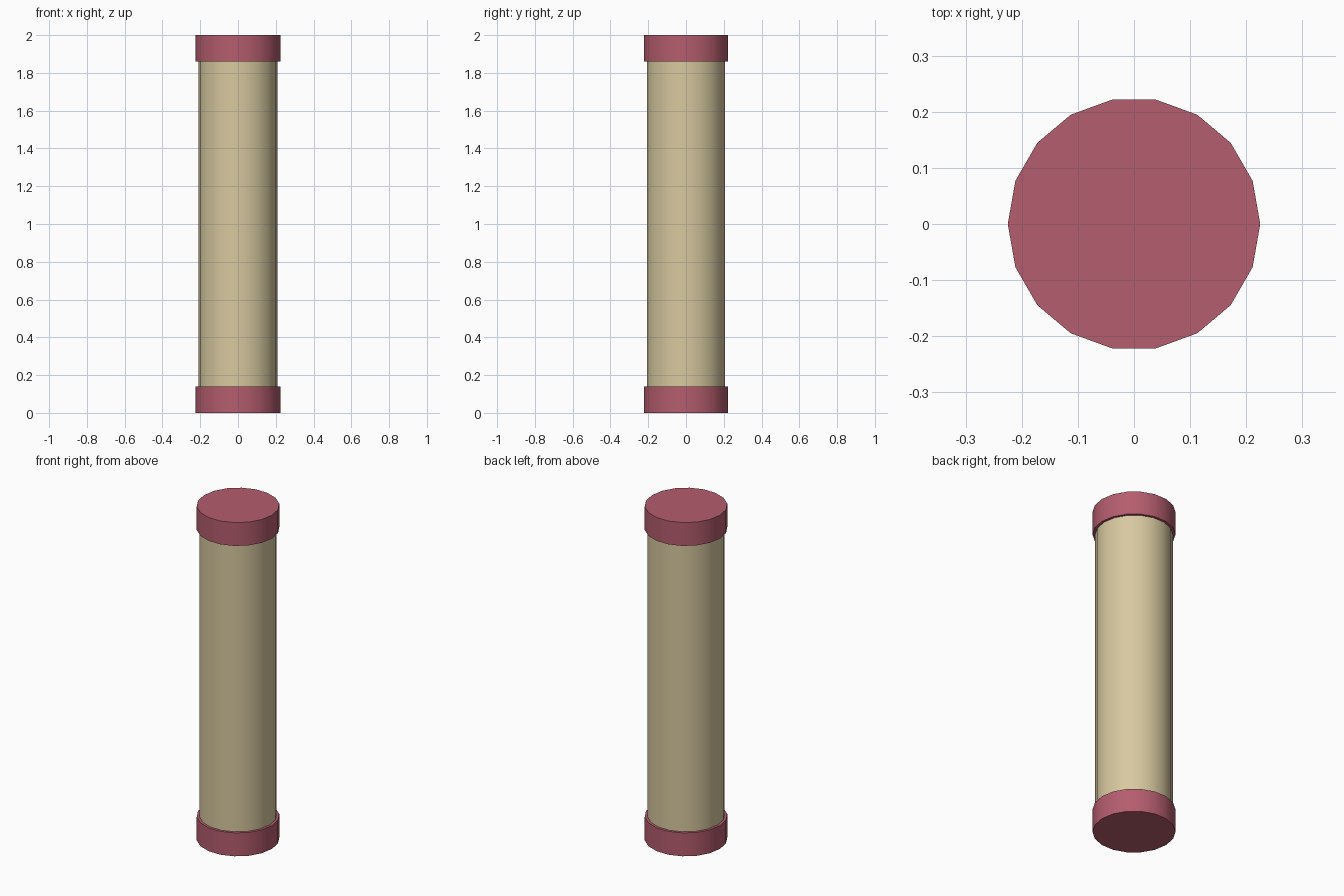
import bpy
import math

if "Cube" in bpy.data.objects:
    bpy.data.objects.remove(bpy.data.objects["Cube"])

SIDES = 18


def material(name, color):
    mat = bpy.data.materials.new(name)
    mat.diffuse_color = color
    mat.use_nodes = True
    mat.node_tree.nodes["Principled BSDF"].inputs["Base Color"].default_value = mat.diffuse_color
    return mat


def cylinder(name, radius, z0, z1, mat):
    # quarter turn puts a corner of the polygon on the x axis
    bpy.ops.mesh.primitive_cylinder_add(
        vertices=SIDES, radius=radius, depth=z1 - z0,
        location=(0, 0, (z0 + z1) / 2), rotation=(0, 0, math.pi / 2))
    obj = bpy.context.object
    obj.name = name
    obj.data.materials.append(mat)
    bpy.ops.object.shade_smooth_by_angle(angle=math.radians(30))
    return obj


tan = material("tan", (0.68, 0.58, 0.35, 1))
red = material("dusty_red", (0.46, 0.11, 0.155, 1))

# Central tube, ends tucked into the caps
cylinder("tube", 0.21, 0.13, 1.87, tan)

# End caps
cylinder("bottom_cap", 0.225, 0.0, 0.14, red)
cylinder("top_cap", 0.225, 1.86, 2.0, red)
